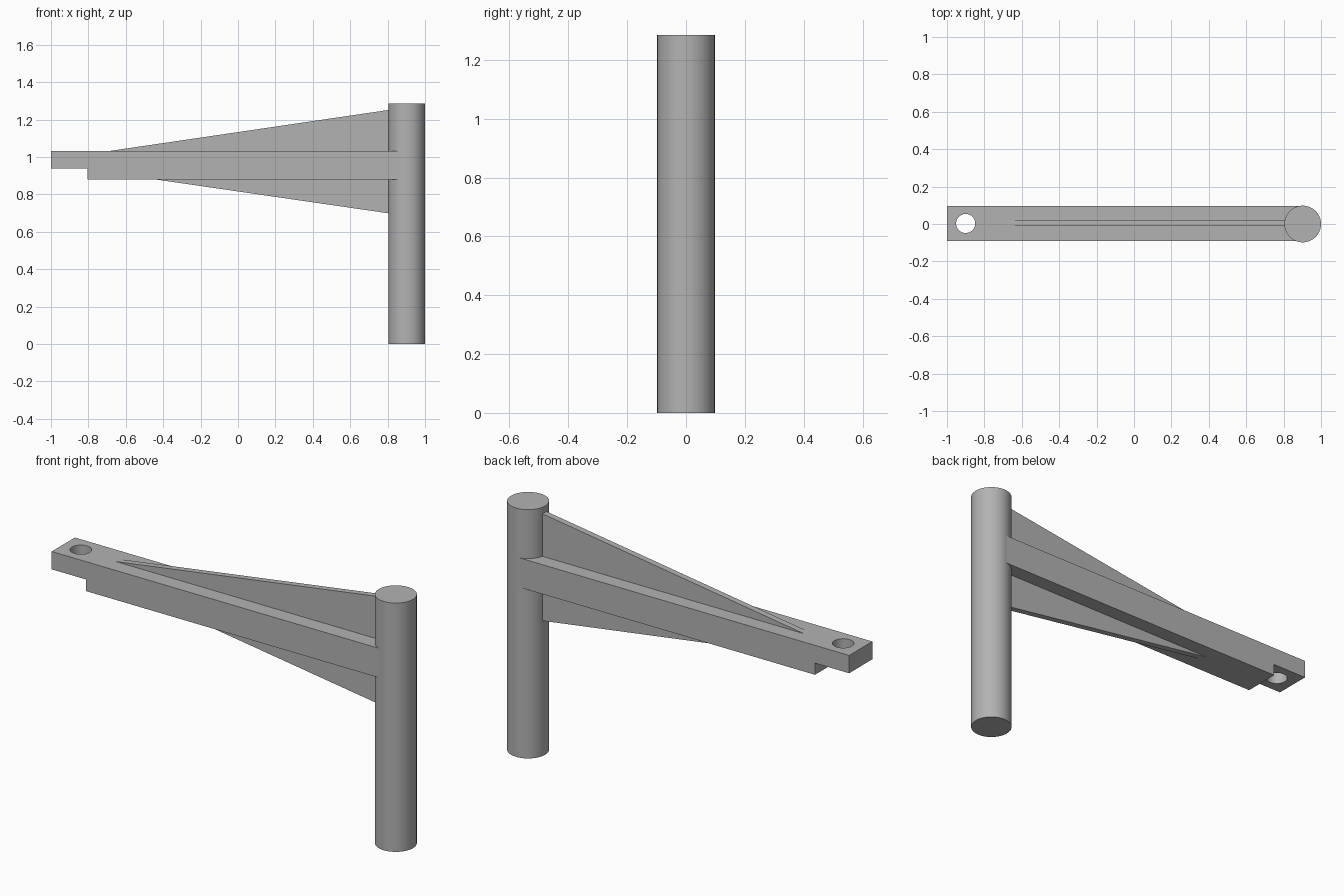
import bpy
import bmesh
from mathutils import Vector

cube = bpy.data.objects.get("Cube")
if cube:
    bpy.data.objects.remove(cube, do_unlink=True)

POST_X, POST_R, POST_H = 0.902, 0.098, 1.285
HOLE_X, HOLE_R = -0.90, 0.051

steel = bpy.data.materials.new("grey_steel")
steel.use_nodes = True
grey = (0.45, 0.45, 0.45, 1)
steel.diffuse_color = grey
steel.node_tree.nodes["Principled BSDF"].inputs["Base Color"].default_value = grey


def extruded(name, profile, y0, y1):
    """Extrude an x-z outline from y0 to y1."""
    bm = bmesh.new()
    face = bm.faces.new([bm.verts.new((x, y0, z)) for x, z in profile])
    ext = bmesh.ops.extrude_face_region(bm, geom=[face])
    verts = [v for v in ext["geom"] if isinstance(v, bmesh.types.BMVert)]
    bmesh.ops.translate(bm, verts=verts, vec=Vector((0, y1 - y0, 0)))
    bmesh.ops.recalc_face_normals(bm, faces=bm.faces)
    mesh = bpy.data.meshes.new(name)
    bm.to_mesh(mesh)
    bm.free()
    mesh.materials.append(steel)
    obj = bpy.data.objects.new(name, mesh)
    bpy.context.collection.objects.link(obj)
    return obj


def cylinder(name, x, y, z0, z1, radius):
    bpy.ops.mesh.primitive_cylinder_add(
        vertices=64, radius=radius, depth=z1 - z0, location=(x, y, (z0 + z1) / 2))
    obj = bpy.context.object
    obj.name = name
    obj.data.materials.append(steel)
    return obj


def select_only(obj):
    bpy.ops.object.select_all(action="DESELECT")
    obj.select_set(True)
    bpy.context.view_layer.objects.active = obj


# Upright round post
post = cylinder("post", POST_X, 0, 0, POST_H, POST_R)

# Horizontal arm with a thinner tongue at the free end
arm = extruded("arm", [(-1, 0.94), (-0.805, 0.94), (-0.805, 0.88),
                       (POST_X, 0.88), (POST_X, 1.032), (-1, 1.032)], -0.092, 0.097)

# Bolt hole through the tongue
cutter = cylinder("hole_cutter", HOLE_X, 0.003, 0.8, 1.2, HOLE_R)
cutter.hide_render = True
cut = arm.modifiers.new("bolt_hole", "BOOLEAN")
cut.operation = "DIFFERENCE"
cut.solver = "EXACT"
cut.object = cutter
select_only(arm)
bpy.ops.object.modifier_apply(modifier=cut.name)
bpy.data.objects.remove(cutter, do_unlink=True)

# Tapered stiffening web above and below the arm
extruded("web", [(-0.69, 1.032), (-0.44, 0.88), (POST_X, 0.685),
                 (POST_X, 1.266)], -0.011, 0.021)

# Smooth the round surfaces, keep the edges sharp
for obj in (post, arm):
    select_only(obj)
    bpy.ops.object.shade_smooth_by_angle()
